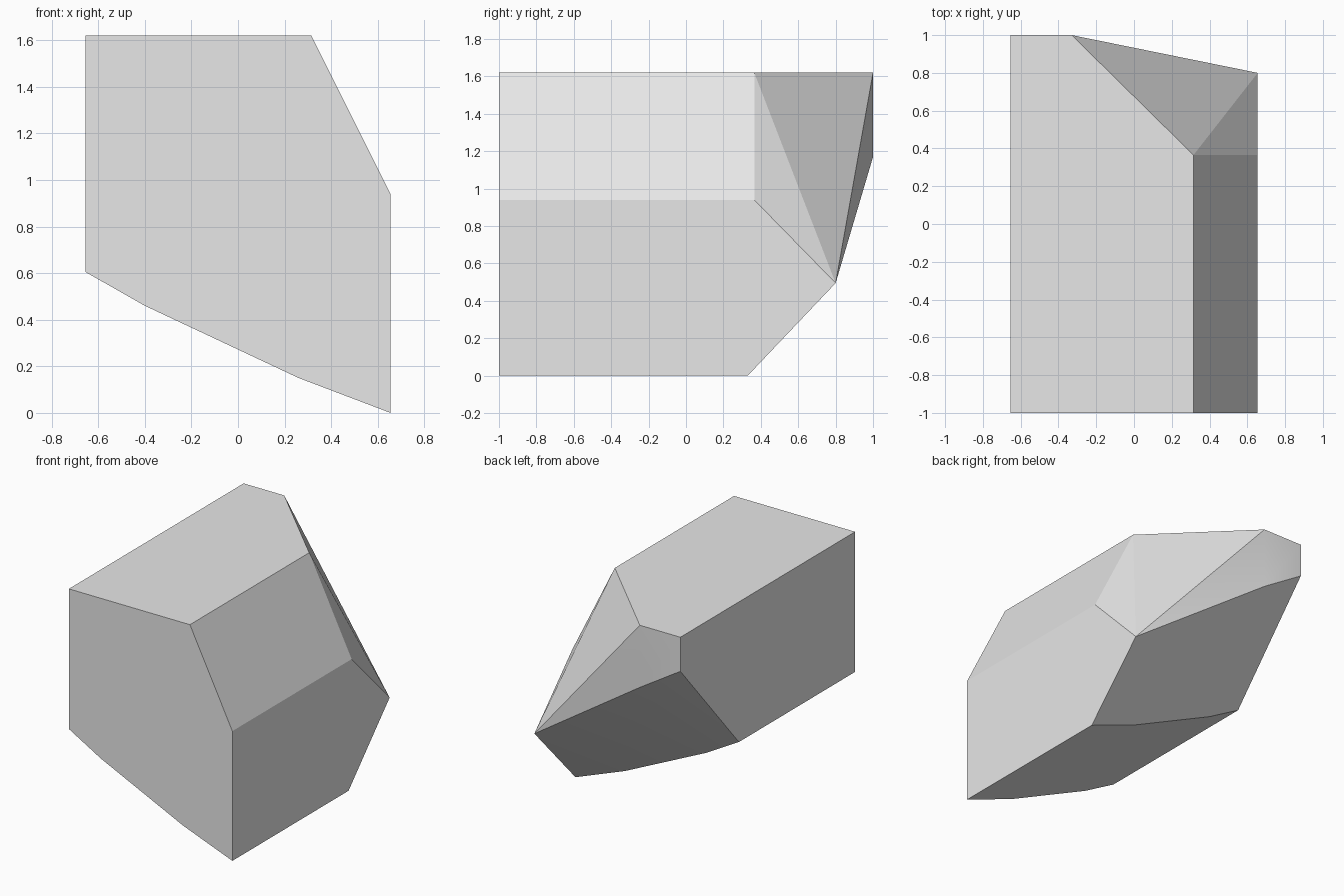
import bpy
import bmesh
from math import radians

cube = bpy.data.objects.get("Cube")
if cube:
    bpy.data.objects.remove(cube, do_unlink=True)

# Single grey material
grey = bpy.data.materials.new("light grey")
grey.use_nodes = True
grey.diffuse_color = (0.8, 0.8, 0.8, 1)
grey.node_tree.nodes["Principled BSDF"].inputs["Base Color"].default_value = (0.8, 0.8, 0.8, 1)

# Block cross-section (x, z): sloped upper corner and gently bowed underside
FRONT, SHOULDER, UNDERSIDE, BACK = -1.0, 0.365, 0.33, 1.0
upper = [(0.315, 1.62), (0.655, 0.94)]
lower = [(0.655, 0.0), (0.26, 0.15), (-0.4, 0.46), (-0.655, 0.605)]
left_top = (-0.655, 1.62)


def section(points, y):
    return [(x, y, z) for x, z in points]


# Straight body from the front to where the chamfered end starts
corners = section([left_top] + upper + lower, FRONT)
corners += section(upper, SHOULDER) + section(lower, UNDERSIDE)

# Small back face and the side tip where the chamfers meet
corners += section([left_top, (-0.33, 1.62), (-0.33, 1.17), (-0.655, 1.373)], BACK)
corners.append((0.655, 0.80, 0.495))

# Faceted convex block
bm = bmesh.new()
for co in corners:
    bm.verts.new(co)
bmesh.ops.convex_hull(bm, input=bm.verts[:])
bmesh.ops.dissolve_limit(bm, angle_limit=radians(0.5), verts=bm.verts[:], edges=bm.edges[:])
bmesh.ops.recalc_face_normals(bm, faces=bm.faces[:])

mesh = bpy.data.meshes.new("faceted_block")
bm.to_mesh(mesh)
bm.free()
mesh.materials.append(grey)
block = bpy.data.objects.new("faceted_block", mesh)
bpy.context.collection.objects.link(block)

# Soften only the shallow bends of the underside
bpy.context.view_layer.objects.active = block
block.select_set(True)
bpy.ops.object.shade_smooth_by_angle(angle=radians(12))
